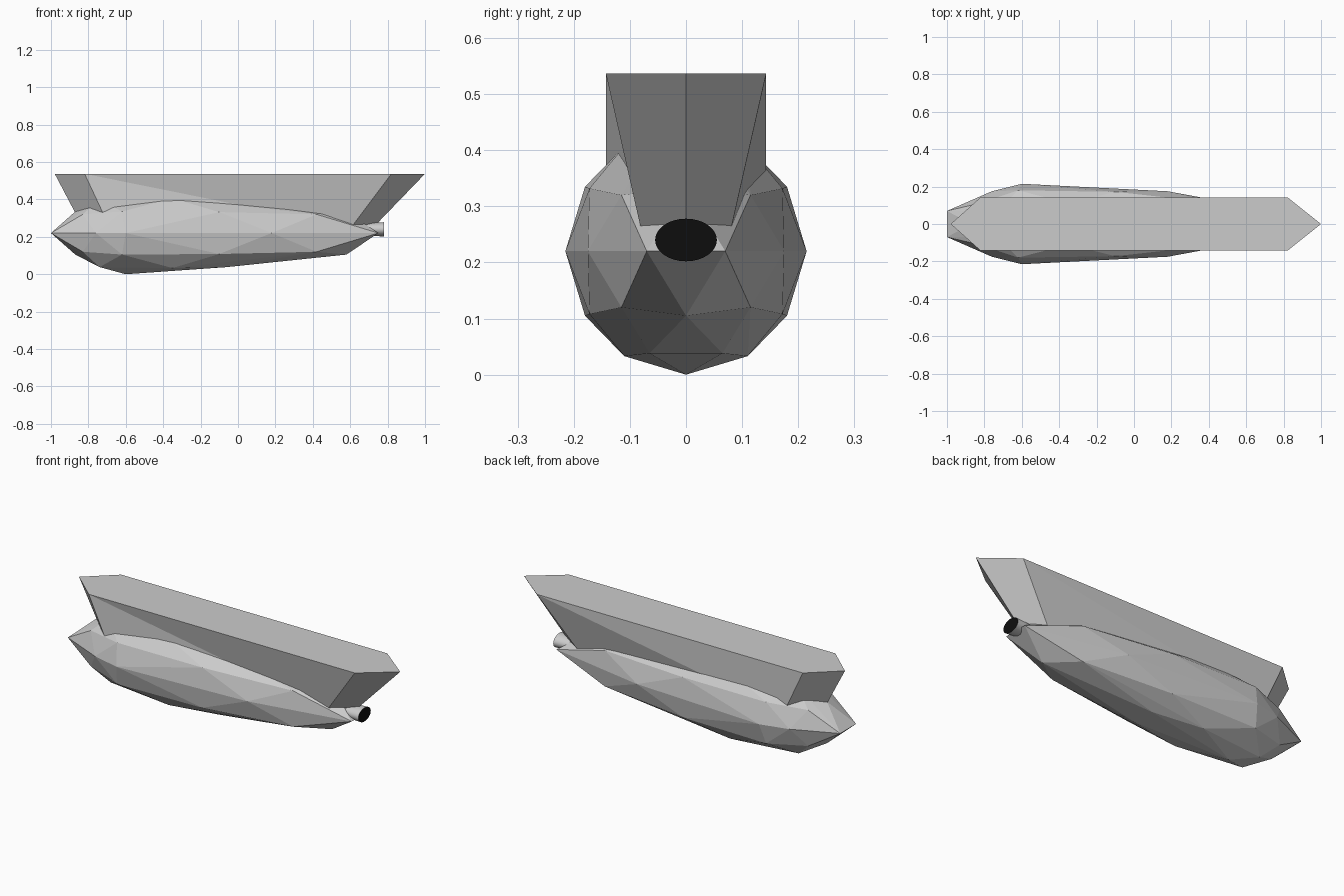
import bpy, bmesh, math
from mathutils import Matrix

if "Cube" in bpy.data.objects:
    bpy.data.objects.remove(bpy.data.objects["Cube"])


def material(name, v):
    m = bpy.data.materials.new(name)
    m.diffuse_color = (v, v, v, 1)
    m.use_nodes = True
    m.node_tree.nodes["Principled BSDF"].inputs["Base Color"].default_value = m.diffuse_color
    return m


GREY = material("light_grey", 0.6)
BLACK = material("black", 0.004)


def finish(name, bm, *mats):
    bmesh.ops.recalc_face_normals(bm, faces=bm.faces)
    mesh = bpy.data.meshes.new(name)
    bm.to_mesh(mesh)
    bm.free()
    for m in mats:
        mesh.materials.append(m)
    ob = bpy.data.objects.new(name, mesh)
    bpy.context.collection.objects.link(ob)
    return ob


# Faceted body: one quarter of the points (x, half width, height from axis),
# mirrored sideways and vertically, then wrapped in a hull
AXIS = 0.22
quarter = [(-1, .07, 0), (-.87, 0, .115), (-.83, .11, .1), (-.76, .175, 0),
           (-.74, .065, .182), (-.62, .18, .115), (-.6, 0, .22), (-.6, .215, 0),
           (-.35, .11, .187), (-.06, .065, .182), (-.1, .172, .112),
           (.18, .175, 0), (.42, .115, .1), (.58, 0, .115), (.75, .07, 0)]
points = {(x, sy * y, AXIS + sz * z)
          for x, y, z in quarter for sy in (1, -1) for sz in (1, -1)}
bm = bmesh.new()
for p in sorted(points):
    bm.verts.new(p)
res = bmesh.ops.convex_hull(bm, input=bm.verts)
loose = [v for v in bm.verts if not v.link_faces]
bmesh.ops.delete(bm, geom=loose, context='VERTS')
finish("body", bm, GREY)

# Upper slab: pointed six-sided deck, narrowing downward to the rear
top = [(-.98, 0), (-.82, -.143), (.82, -.143), (1, 0), (.82, .143), (-.82, .143)]
low = [(-.845, 0, .28), (-.70, -.143, .28), (.605, -.078, .25),
       (.735, 0, .262), (.605, .078, .25), (-.70, .143, .28)]
bm = bmesh.new()
t = [bm.verts.new((x, y, .537)) for x, y in top]
b = [bm.verts.new(p) for p in low]
bm.faces.new(t)
# underside in two ends and a middle
bm.faces.new((b[0], b[1], b[5]))
bm.faces.new((b[1], b[2], b[4], b[5]))
bm.faces.new((b[2], b[3], b[4]))
for i in range(6):
    j = (i + 1) % 6
    if i in (0, 2, 3, 5):
        bm.faces.new((t[i], t[j], b[j], b[i]))
# the two long sides are split along opposite diagonals
bm.faces.new((t[1], t[2], b[2]))
bm.faces.new((t[1], b[2], b[1]))
bm.faces.new((t[4], t[5], b[5]))
bm.faces.new((t[4], b[5], b[4]))
finish("upper_slab", bm, GREY)

# Oval exhaust pipe with a black end
bm = bmesh.new()
place = (Matrix.Translation((.715, 0, .24)) @ Matrix.Diagonal((1, .055, .038, 1))
         @ Matrix.Rotation(math.pi / 2, 4, 'Y'))
bmesh.ops.create_cone(bm, cap_ends=True, segments=32, radius1=.85, radius2=1,
                      depth=.13, matrix=place)
bm.normal_update()
for f in bm.faces:
    f.smooth = len(f.verts) == 4
    if f.calc_center_median().x > .775:
        f.material_index = 1
finish("exhaust_pipe", bm, GREY, BLACK)
